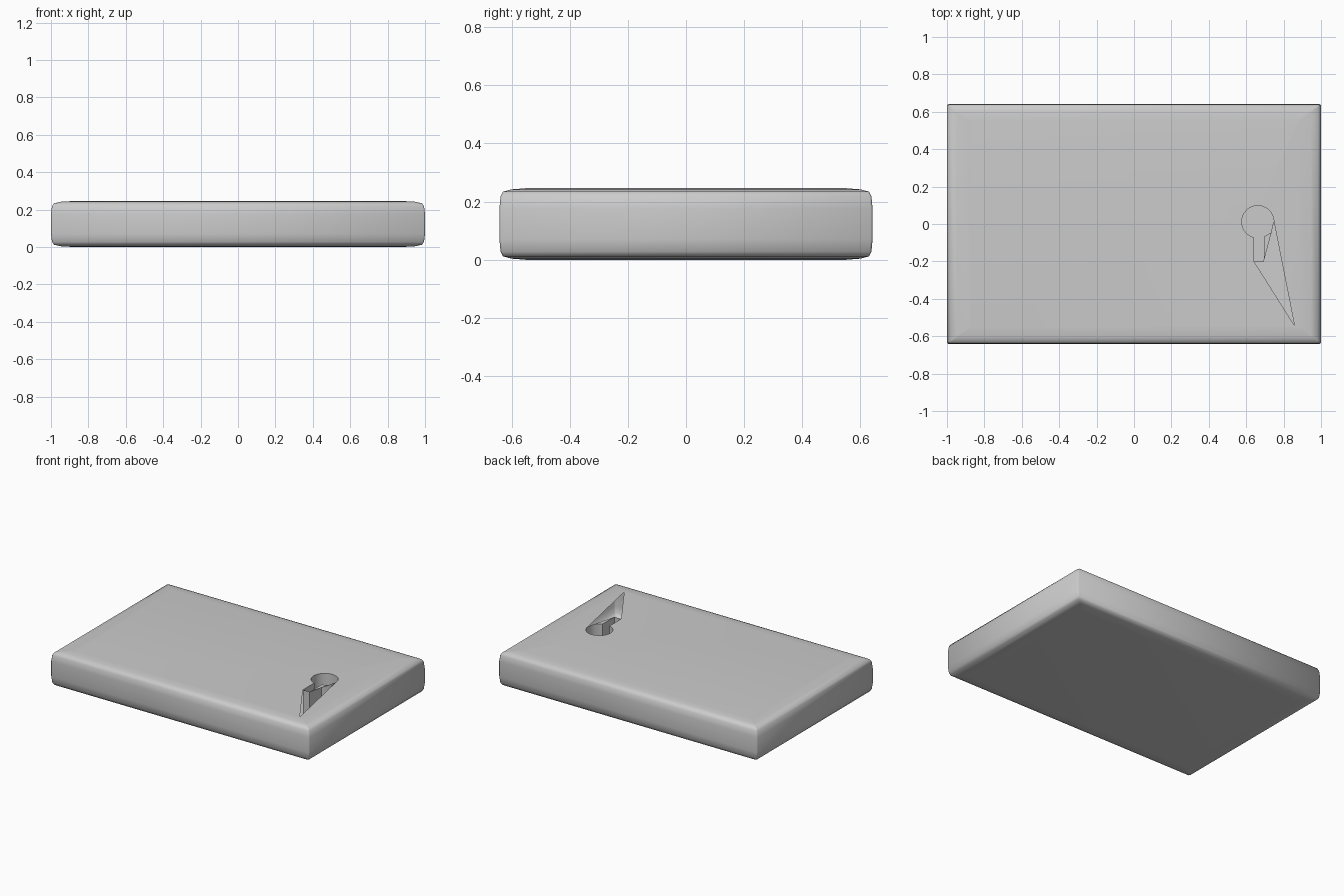
import bpy, bmesh
from math import radians, cos, sin

if "Cube" in bpy.data.objects:
    bpy.data.objects.remove(bpy.data.objects["Cube"])

HX, HY, H = 1.0, 0.642, 0.246
FLOOR = 0.05
bm = bmesh.new()


def ring(inset, z, c):
    """Rectangle with slightly chamfered corners, inset a bit more along x."""
    x, y = HX - inset * 1.35, HY - inset
    pts = [(x - c, -y), (x, -y + c), (x, y - c), (x - c, y),
           (-x + c, y), (-x, y - c), (-x, -y + c), (-x + c, -y)]
    return [bm.verts.new((px, py, z)) for px, py in pts]


def bridge(a, b):
    n = len(a)
    return [bm.faces.new((a[i], a[(i + 1) % n], b[(i + 1) % n], b[i])) for i in range(n)]


# soft-edged slab: stacked rings, mirrored top to bottom
half = [(0.09, 0.0), (0.04, 0.004), (0.012, 0.012), (0.004, 0.028), (0.0, 0.07)]
profile = half + [(i, H - z) for i, z in reversed(half)]
rings = [ring(i, z, 0.007) for i, z in profile]
for lower, upper in zip(rings, rings[1:]):
    bridge(lower, upper)
bm.faces.new(rings[0][::-1])

# keyhole outline: round head and narrow slot
cx, cy, r = 0.662, 0.012, 0.086
arc = [(cx + r * cos(radians(a)), cy + r * sin(radians(a)))
       for a in [256 * k / 22 for k in range(23)]]
key = arc + [(0.642, -0.2), (0.694, -0.2), (0.694, -0.068), (0.735, -0.045)]
top = [bm.verts.new((x, y, H)) for x, y in key]
bottom = [bm.verts.new((x, y, FLOOR)) for x, y in key]
bridge(top, bottom)
bm.faces.new(bottom)

# small sliver of the top beside the slot
bm.faces.new((top[-3], top[-1], top[-2]))

# top surface with the keyhole and the pointed opening next to it
tip = bm.verts.new((0.858, -0.543, H))
rim = top[:24] + [tip]
edges = []
for loop in (rings[-1], rim):
    for i, v in enumerate(loop):
        w = loop[(i + 1) % len(loop)]
        edges.append(bm.edges.get((v, w)) or bm.edges.new((v, w)))
filled = bmesh.ops.triangle_fill(bm, edges=edges, use_beauty=True, normal=(0, 0, 1))
for f in filled["geom"]:
    if isinstance(f, bmesh.types.BMFace):
        f.normal_update()
        if f.normal.z < 0:
            f.normal_flip()

mesh = bpy.data.meshes.new("keyhole_plate")
bm.to_mesh(mesh)
bm.free()
plate = bpy.data.objects.new("keyhole_plate", mesh)
bpy.context.collection.objects.link(plate)
bpy.context.view_layer.objects.active = plate
plate.select_set(True)
bpy.ops.object.shade_smooth_by_angle(angle=radians(50))
